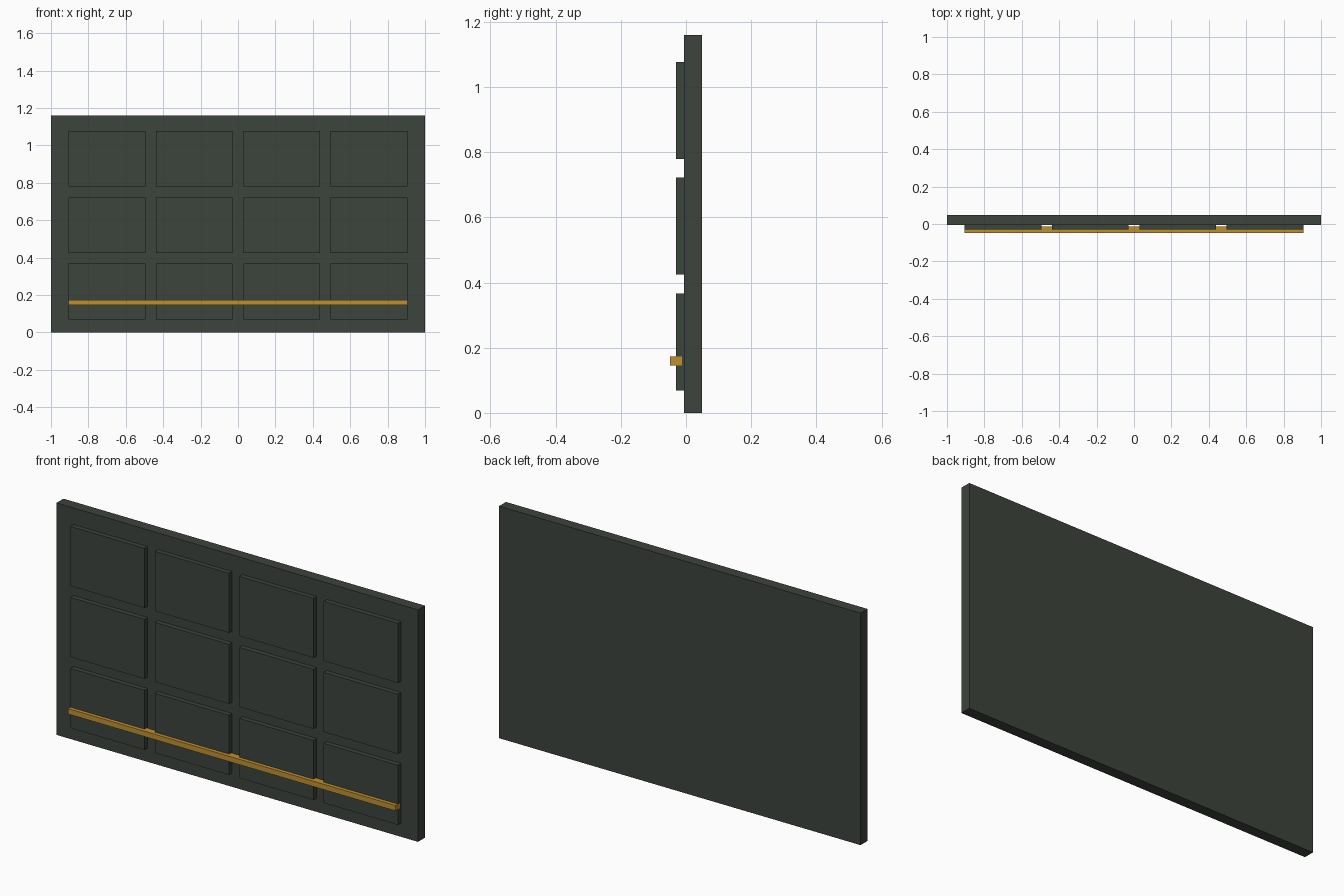
import bpy

if "Cube" in bpy.data.objects:
    bpy.data.objects.remove(bpy.data.objects["Cube"])


def material(name, rgb):
    m = bpy.data.materials.new(name)
    m.diffuse_color = (*rgb, 1)
    m.use_nodes = True
    m.node_tree.nodes["Principled BSDF"].inputs["Base Color"].default_value = m.diffuse_color
    return m


def box(name, x, y, z, mat):
    """Box from (min, max) ranges on each axis."""
    bpy.ops.mesh.primitive_cube_add(size=1)
    o = bpy.context.object
    o.name = name
    o.location = [(a + b) / 2 for a, b in (x, y, z)]
    o.scale = [b - a for a, b in (x, y, z)]
    bpy.ops.object.transform_apply(location=True, rotation=False, scale=True)
    o.data.materials.append(mat)
    return o


dark = material("dark green grey", (0.046, 0.056, 0.046))
gold = material("gold", (0.52, 0.28, 0.03))

# Main slab
box("slab", (-1, 1), (-0.006, 0.049), (0, 1.16), dark)

# Grid of raised panels
for row in range(3):
    for col in range(4):
        cx = (col - 1.5) * 0.467
        cz = 0.218 + row * 0.355
        box(f"raised_panel_{row}_{col}", (cx - 0.205, cx + 0.205),
            (-0.0305, -0.006), (cz - 0.149, cz + 0.149), dark)

# Horizontal trim bar, partly sunk into the panels
box("trim_bar", (-0.906, 0.906), (-0.049, -0.013), (0.146, 0.173), gold)
